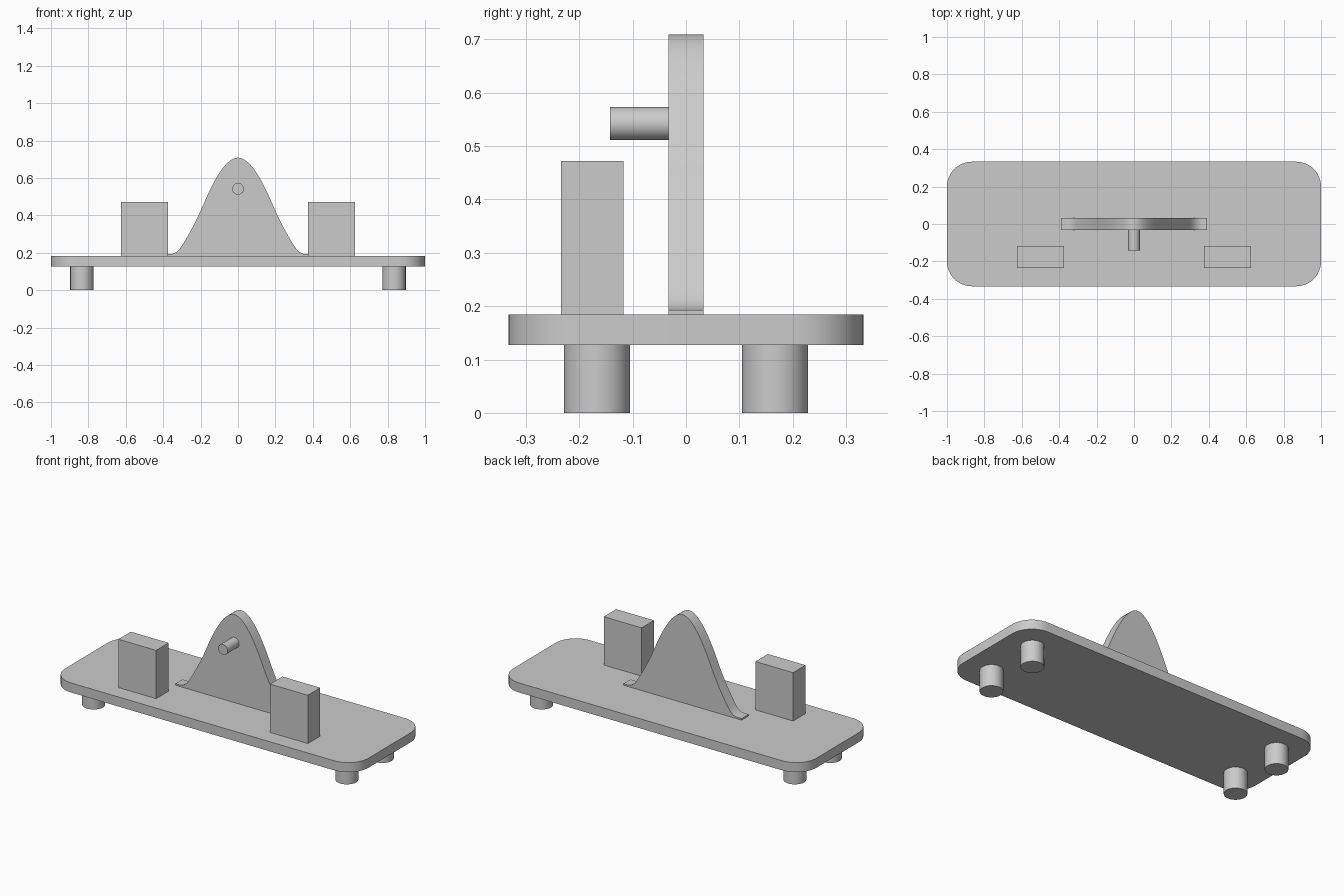
import bpy, bmesh, math
from mathutils import Vector
from mathutils.geometry import interpolate_bezier

cube = bpy.data.objects.get("Cube")
if cube:
    bpy.data.objects.remove(cube, do_unlink=True)

grey = bpy.data.materials.new("plain_grey")
grey.use_nodes = True
grey.diffuse_color = (0.6, 0.6, 0.6, 1)
grey.node_tree.nodes["Principled BSDF"].inputs["Base Color"].default_value = (0.6, 0.6, 0.6, 1)


def extrude(name, outline, axis, start, end, smooth=True):
    """Solid made from a closed outline, extruded along y or z."""
    place = (lambda p: (p[0], start, p[1])) if axis == "y" else (lambda p: (p[0], p[1], start))
    push = Vector((0, end - start, 0)) if axis == "y" else Vector((0, 0, end - start))
    bm = bmesh.new()
    face = bm.faces.new([bm.verts.new(place(p)) for p in outline])
    top = bmesh.ops.extrude_face_region(bm, geom=[face], use_keep_orig=True)["geom"]
    bmesh.ops.translate(bm, vec=push, verts=[v for v in top if isinstance(v, bmesh.types.BMVert)])
    bmesh.ops.recalc_face_normals(bm, faces=bm.faces)
    mesh = bpy.data.meshes.new(name)
    bm.to_mesh(mesh)
    bm.free()
    mesh.materials.append(grey)
    obj = bpy.data.objects.new(name, mesh)
    bpy.context.collection.objects.link(obj)
    if smooth:
        bpy.ops.object.select_all(action="DESELECT")
        obj.select_set(True)
        bpy.context.view_layer.objects.active = obj
        bpy.ops.object.shade_smooth_by_angle(angle=math.radians(30))


def arc(cx, cy, r, a0, a1, steps):
    return [(cx + r * math.cos(math.radians(a0 + (a1 - a0) * i / steps)),
             cy + r * math.sin(math.radians(a0 + (a1 - a0) * i / steps))) for i in range(steps + 1)]


def circle(cx, cy, r, sides=48):
    return arc(cx, cy, r, 0, 360, sides)[:-1]


def rectangle(cx, cy, w, d):
    return [(cx + sx * w / 2, cy + sy * d / 2) for sx, sy in ((-1, -1), (1, -1), (1, 1), (-1, 1))]


# Base plate with rounded corners
PLATE_LOW, PLATE_TOP, RADIUS = 0.127, 0.184, 0.133
plate = []
for sx, sy, a in ((1, 1, 0), (-1, 1, 90), (-1, -1, 180), (1, -1, 270)):
    plate += arc(sx * (1 - RADIUS), sy * (0.333 - RADIUS), RADIUS, a, a + 90, 12)
extrude("base_plate", plate, "z", PLATE_LOW, PLATE_TOP)

# Four round feet and two upright blocks
for side, sx in (("left", 1), ("right", -1)):
    for end, sy in (("front", -1), ("back", 1)):
        extrude(f"{side}_{end}_foot", circle(sx * 0.835, sy * 0.167, 0.062), "z", 0, PLATE_LOW)
    extrude(f"{side}_block", rectangle(sx * 0.5, -0.176, 0.249, 0.117), "z", PLATE_TOP, 0.472, False)

# Bell-shaped upright with flared tails: each knot is a point and its handle
knots = [((0, 0.709), (0.075, 0)), ((0.19, 0.447), (0.04, -0.095)),
         ((0.305, 0.23), (0.02, -0.03)), ((0.36, 0.193), (0.012, 0)),
         ((0.39, 0.193), (0.01, 0))]
half = []
for (p, h), (q, g) in zip(knots, knots[1:]):
    p, h, q, g = (Vector((*v, 0)) for v in (p, h, q, g))
    half += [(v.x, v.y) for v in interpolate_bezier(p, p + h, q - g, q, 14)][:-1]
half += [knots[-1][0], (0.39, PLATE_TOP)]
bell = half + [(-x, z) for x, z in reversed(half[1:])]
extrude("bell_upright", bell, "y", -0.033, 0.033)

# Round peg on the front of the upright
extrude("front_peg", circle(0, 0.542, 0.031), "y", -0.142, -0.033)
